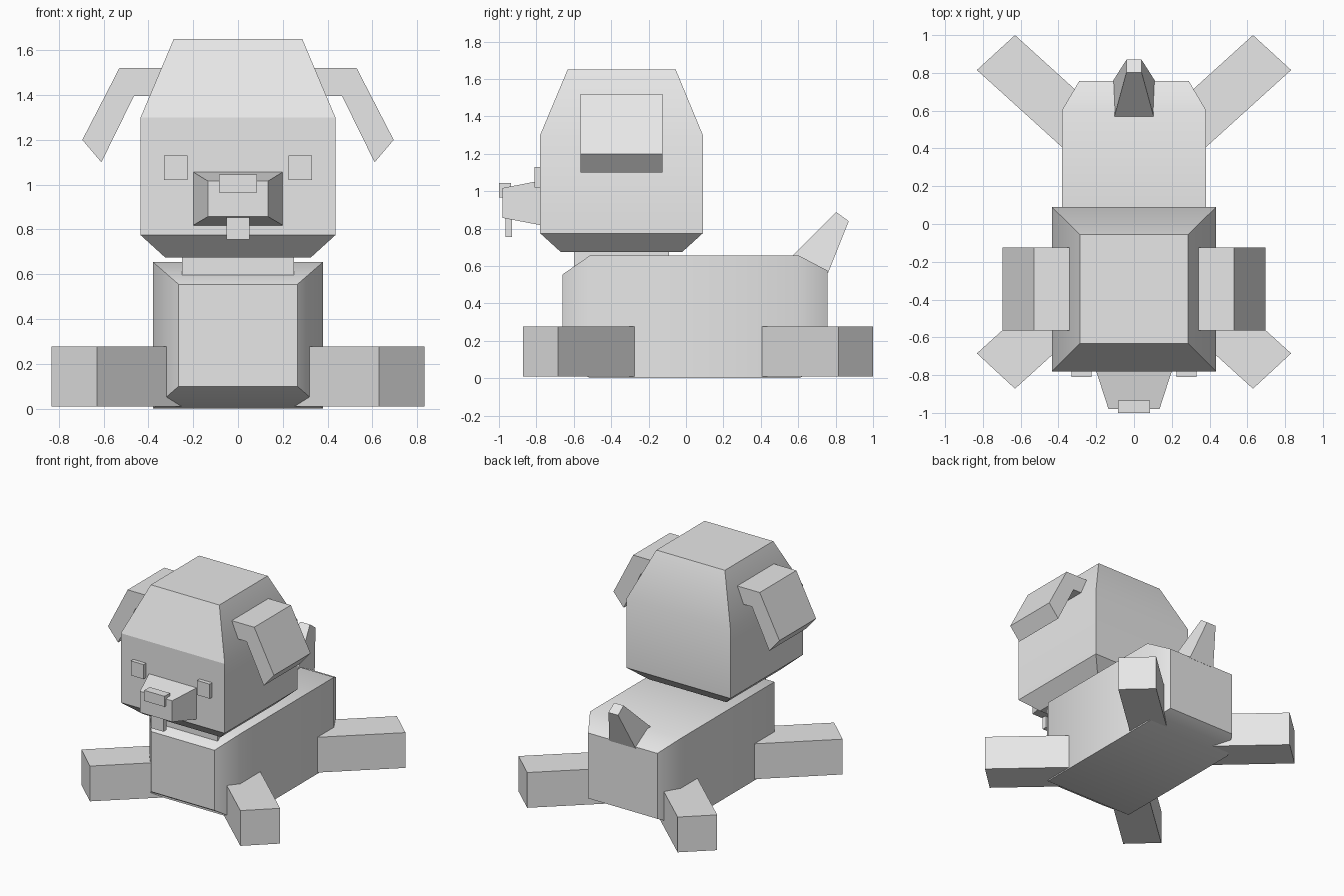
import bpy
import math
from mathutils import Vector

cube = bpy.data.objects.get("Cube")
if cube:
    bpy.data.objects.remove(cube, do_unlink=True)

# Single grey colour
grey = bpy.data.materials.new("plain grey")
grey.use_nodes = True
COLOUR = (0.8, 0.8, 0.8, 1.0)
grey.diffuse_color = COLOUR
grey.node_tree.nodes["Principled BSDF"].inputs["Base Color"].default_value = COLOUR


def loft(name, rings, smooth_angle=None):
    """Skin a list of equal-length vertex rings and cap both ends."""
    n = len(rings[0])
    verts = [v for ring in rings for v in ring]
    faces = [list(range(n)), list(range(len(verts) - n, len(verts)))]
    for r in range(len(rings) - 1):
        for i in range(n):
            j = (i + 1) % n
            faces.append([r * n + i, r * n + j, r * n + n + j, r * n + n + i])
    mesh = bpy.data.meshes.new(name)
    mesh.from_pydata(verts, [], faces)
    mesh.materials.append(grey)
    obj = bpy.data.objects.new(name, mesh)
    bpy.context.collection.objects.link(obj)
    bpy.ops.object.select_all(action='DESELECT')
    obj.select_set(True)
    bpy.context.view_layer.objects.active = obj
    bpy.ops.object.mode_set(mode='EDIT')
    bpy.ops.mesh.select_all(action='SELECT')
    bpy.ops.mesh.normals_make_consistent(inside=False)
    bpy.ops.object.mode_set(mode='OBJECT')
    if smooth_angle:
        bpy.ops.object.shade_smooth_by_angle(angle=math.radians(smooth_angle))
    return obj


def level(z, half, y0, y1):
    """Horizontal rectangle at height z."""
    return [(-half, y0, z), (half, y0, z), (half, y1, z), (-half, y1, z)]


def slice_y(y, half, z0, z1):
    """Upright rectangle facing along y."""
    return [(-half, y, z0), (half, y, z0), (half, y, z1), (-half, y, z1)]


def block(name, x0, x1, y0, y1, z0, z1):
    ring = [(x0, y0), (x1, y0), (x1, y1), (x0, y1)]
    return loft(name, [[(x, y, z) for x, y in ring] for z in (z0, z1)])


# Body with tapered ends
loft("body", [slice_y(-0.66, 0.265, 0.10, 0.555),
              slice_y(-0.515, 0.38, 0.0, 0.655),
              slice_y(0.605, 0.38, 0.0, 0.655),
              slice_y(0.757, 0.29, 0.08, 0.575)], 40)

# Neck and head
block("neck", -0.25, 0.25, -0.6, -0.09, 0.59, 0.7)
head = loft("head", [level(0.675, 0.325, -0.67, -0.02),
                     level(0.775, 0.435, -0.78, 0.09),
                     level(1.30, 0.435, -0.78, 0.09),
                     level(1.65, 0.287, -0.633, -0.055)], 30)
for face in head.data.polygons:
    if face.normal.y < -0.5:
        face.use_smooth = False

# Face
loft("snout", [slice_y(-0.77, 0.203, 0.817, 1.058),
               slice_y(-0.98, 0.135, 0.857, 1.017)])
block("nose", -0.085, 0.085, -1.0, -0.935, 0.965, 1.045)
block("tongue", -0.052, 0.052, -0.965, -0.93, 0.755, 0.87)

# Tail
loft("tail", [[(-0.11, 0.76, 0.565), (0.11, 0.76, 0.565),
               (0.105, 0.565, 0.65), (-0.105, 0.565, 0.65)],
              [(-0.04, 0.87, 0.84), (0.04, 0.87, 0.84),
               (0.04, 0.803, 0.888), (-0.04, 0.803, 0.888)]])


def leg(name, side, outer, inner):
    """Leg from its two foot corners, run back into the body."""
    a, b = Vector(outer), Vector(inner)
    across = b - a
    along = Vector((-0.74, -math.copysign(0.67, a.y))) * 0.7
    ring = [a, b, b + along, a + along]
    loft(name, [[(side * p.x, p.y, z) for p in ring] for z in (0.01, 0.277)])


# Paired parts
ear_profile = [(0.30, 1.52), (0.53, 1.52), (0.695, 1.20),
               (0.61, 1.10), (0.465, 1.395), (0.30, 1.395)]
for side, label in ((1, "left"), (-1, "right")):
    loft(label + "_ear", [[(side * x, y, z) for x, z in ear_profile]
                          for y in (-0.563, -0.125)])
    block(label + "_eye", *sorted((side * 0.225, side * 0.33)),
          -0.81, -0.77, 1.02, 1.13)
    leg(label + "_front_leg", side, (0.832, -0.685), (0.63, -0.872))
    leg(label + "_rear_leg", side, (0.832, 0.815), (0.63, 1.0))
